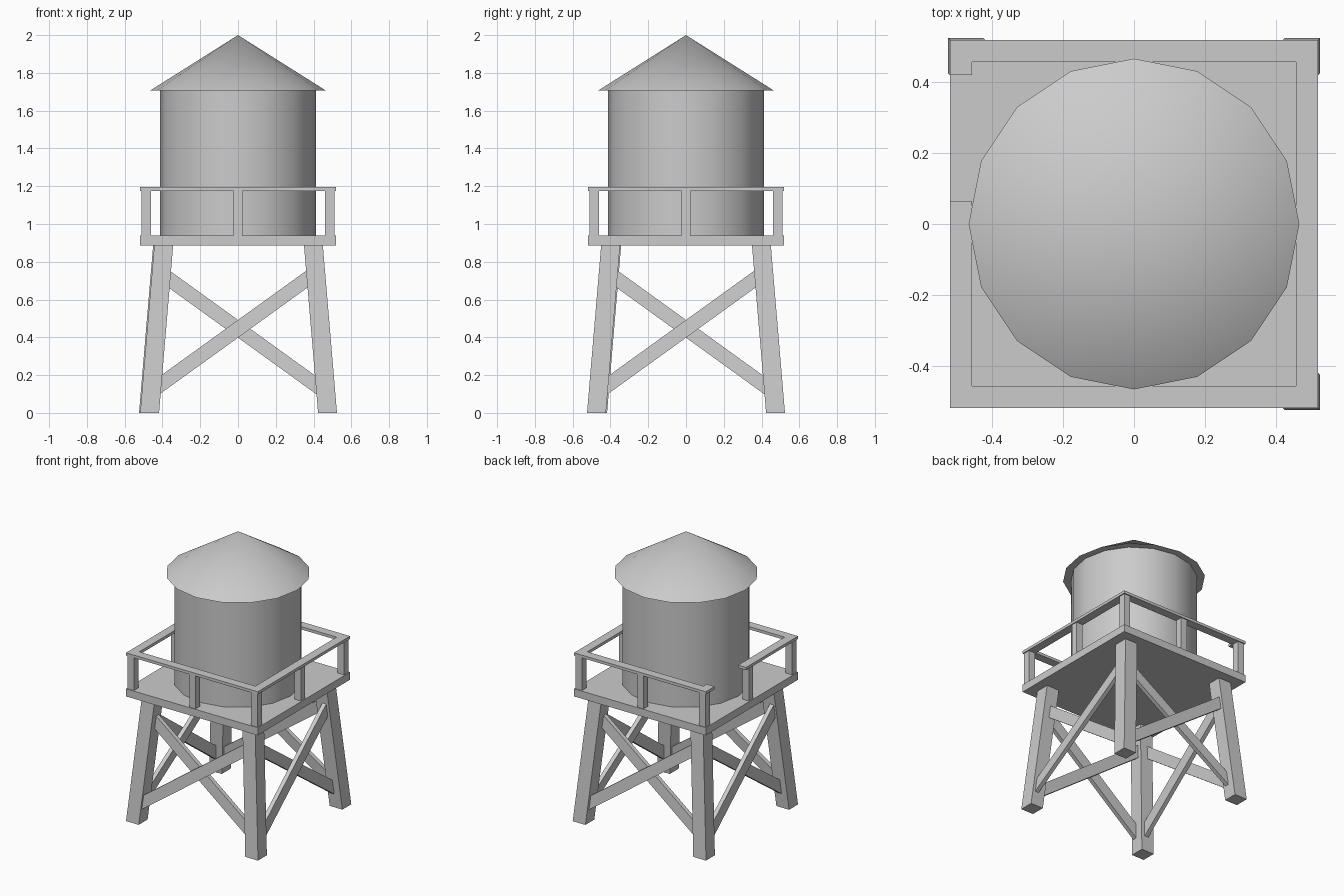
import bpy, bmesh, math
from mathutils import Vector, Matrix

if "Cube" in bpy.data.objects:
    bpy.data.objects.remove(bpy.data.objects["Cube"])

def make_object(name, bm):
    bmesh.ops.recalc_face_normals(bm, faces=bm.faces)
    mesh = bpy.data.meshes.new(name)
    bm.to_mesh(mesh)
    bm.free()
    ob = bpy.data.objects.new(name, mesh)
    bpy.context.collection.objects.link(ob)
    return ob

def box(name, lo, hi):
    lo, hi = Vector(lo), Vector(hi)
    bm = bmesh.new()
    bmesh.ops.create_cube(bm, size=1)
    for v in bm.verts:
        v.co = (lo + hi) / 2 + v.co * (hi - lo)
    return make_object(name, bm)

def round_part(name, r1, r2, z0, z1):
    bm = bmesh.new()
    bmesh.ops.create_cone(bm, cap_ends=True, segments=16, radius1=r1, radius2=r2, depth=z1 - z0)
    bmesh.ops.translate(bm, verts=bm.verts, vec=(0, 0, (z0 + z1) / 2))
    ob = make_object(name, bm)
    bpy.ops.object.select_all(action='DESELECT')
    ob.select_set(True)
    bpy.context.view_layer.objects.active = ob
    bpy.ops.object.shade_smooth_by_angle(angle=math.radians(40))

# Tank and conical roof
round_part("tank", 0.414, 0.414, 0.93, 1.72)
round_part("roof", 0.466, 0, 1.706, 2.0)

# Platform
P = 0.518
box("platform", (-P, -P, 0.886), (P, P, 0.94))

# Splayed legs: square section, sheared towards the centre
FOOT, TOP, W, H = 0.474, 0.399, 0.1, 0.89
for sx, sy, name in ((-1, -1, "front_left"), (1, -1, "front_right"), (1, 1, "back_right"), (-1, 1, "back_left")):
    leg = box(name + "_leg", (-W / 2, -W / 2, 0), (W / 2, W / 2, H))
    for v in leg.data.vertices:
        c = TOP if v.co.z > 0.1 else FOOT
        if name == "front_left":
            c -= 0.006
        v.co.x += sx * c
        v.co.y += sy * c

# Crossed braces on each side, lying in the leaning plane of the legs
T = 0.03
def brace(name, turn, direction, offset):
    def depth(z):
        return FOOT + (TOP - FOOT) * z / H + offset
    bm = bmesh.new()
    verts = []
    for x, zs in ((-0.43, (0.088, 0.182)), (0.38, (0.672, 0.766))):
        for z, s in ((zs[0], -1), (zs[0], 1), (zs[1], 1), (zs[1], -1)):
            verts.append(bm.verts.new((x * direction, -depth(z) + s * T / 2, z)))
    a, b = verts[:4], verts[4:]
    bm.faces.new(a)
    bm.faces.new(b)
    for i in range(4):
        j = (i + 1) % 4
        bm.faces.new((a[i], a[j], b[j], b[i]))
    bm.transform(Matrix.Rotation(turn, 4, 'Z'))
    make_object(name, bm)

for i, side in enumerate(("front", "right", "back", "left")):
    turn = i * math.pi / 2
    brace(side + "_brace_outer", turn, 1, 0.015)
    brace(side + "_brace_inner", turn, -1, -0.015)

# Railing posts at the corners and mid sides
for x in (-1, 0, 1):
    for y in (-1, 0, 1):
        if x or y:
            cx, cy = x * 0.486, y * 0.486
            box("railing_post", (cx - 0.025, cy - 0.025, 0.93), (cx + 0.025, cy + 0.025, 1.176))

# Hand rail: a flat ring with an opening on the left side
R, Q = P, 0.456
outline = [(-R, 0.42), (-R, R), (R, R), (R, -R), (-R, -R), (-R, 0.065),
           (-Q, 0.065), (-Q, -Q), (Q, -Q), (Q, Q), (-Q, Q), (-Q, 0.42)]
bm = bmesh.new()
face = bm.faces.new([bm.verts.new((x, y, 1.176)) for x, y in outline])
ext = bmesh.ops.extrude_face_region(bm, geom=[face])
bmesh.ops.translate(bm, verts=[g for g in ext["geom"] if isinstance(g, bmesh.types.BMVert)], vec=(0, 0, 0.02))
make_object("hand_rail", bm)
